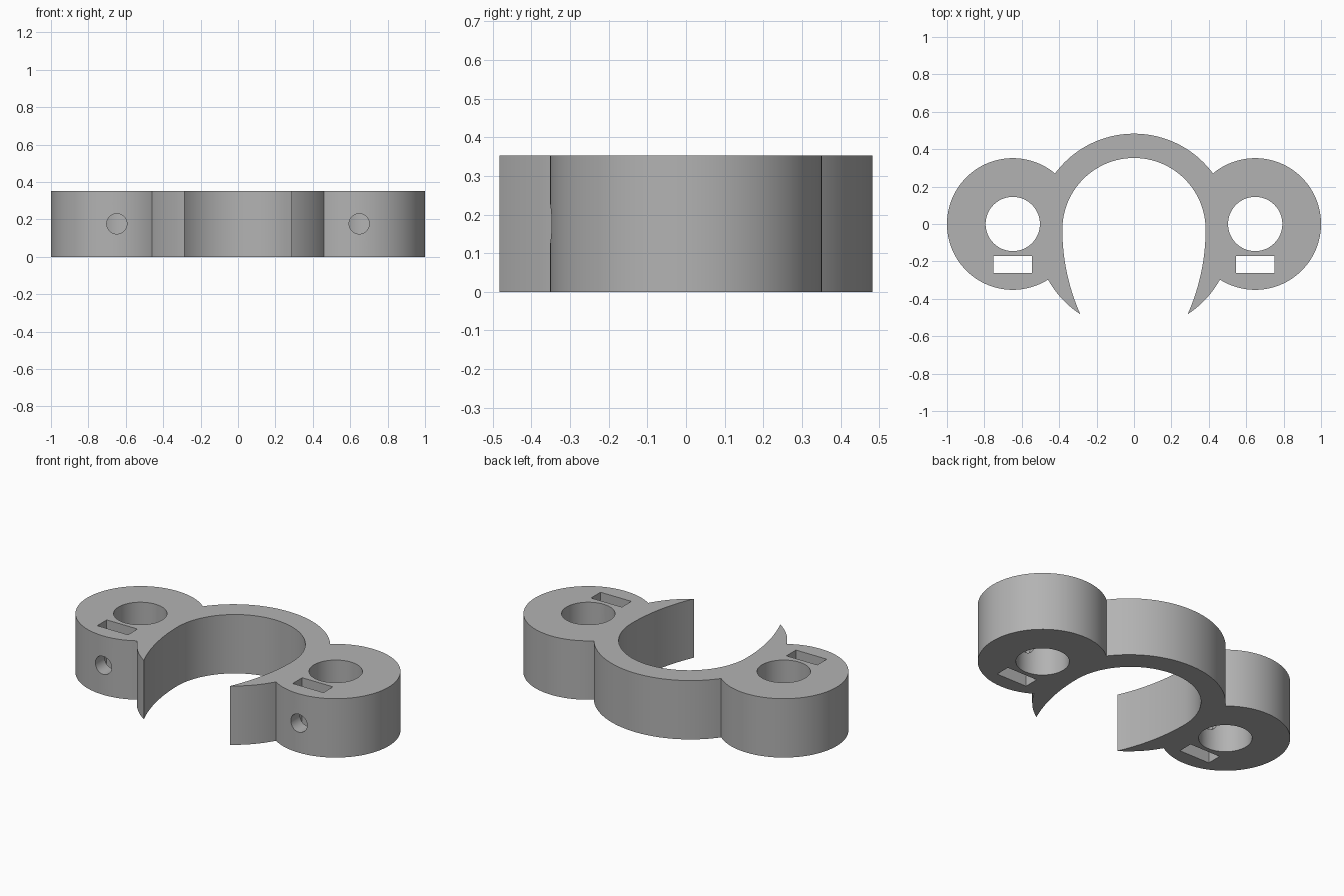
import bpy, bmesh, math
from math import sin, cos, pi, sqrt

if "Cube" in bpy.data.objects:
    bpy.data.objects.remove(bpy.data.objects["Cube"])

H = 0.353                              # clamp thickness
LOBE_X, LOBE_R, BORE_R = 0.648, 0.352, 0.145
RING_Y, RING_R = -0.0425, 0.5255       # outer ring circle
OPEN_Y, OPEN_R = -0.03, 0.383          # round top of the opening
TIP_Y = -0.483

grey = bpy.data.materials.new("grey plastic")
grey.diffuse_color = (0.45, 0.45, 0.45, 1)
grey.use_nodes = True
grey.node_tree.nodes["Principled BSDF"].inputs["Base Color"].default_value = grey.diffuse_color


def circle(cx, cy, r, n=128):
    return [(cx + r * cos(2 * pi * i / n), cy + r * sin(2 * pi * i / n)) for i in range(n)]


def extrude(name, outline, z0, z1):
    """Prism from a 2D outline."""
    bm = bmesh.new()
    face = bm.faces.new([bm.verts.new((x, y, z0)) for x, y in outline])
    top = bmesh.ops.extrude_face_region(bm, geom=[face])["geom"]
    bmesh.ops.translate(bm, vec=(0, 0, z1 - z0),
                        verts=[g for g in top if isinstance(g, bmesh.types.BMVert)])
    bmesh.ops.recalc_face_normals(bm, faces=bm.faces)
    mesh = bpy.data.meshes.new(name)
    bm.to_mesh(mesh)
    bm.free()
    obj = bpy.data.objects.new(name, mesh)
    bpy.context.collection.objects.link(obj)
    mesh.materials.append(grey)
    return obj


def combine(target, tool, operation):
    """Apply a boolean and discard the tool."""
    mod = target.modifiers.new("cut", "BOOLEAN")
    mod.object, mod.operation, mod.solver = tool, operation, "EXACT"
    bpy.context.view_layer.objects.active = target
    bpy.ops.object.modifier_apply(modifier=mod.name)
    bpy.data.objects.remove(tool)


# Central ring with a round lobe on each side
clamp = extrude("clamp_body", circle(0, RING_Y, RING_R), 0, H)
for s in (-1, 1):
    combine(clamp, extrude("lobe", circle(s * LOBE_X, 0, LOBE_R), 0, H), "UNION")

# Opening: half circle on top, shallow arcs narrowing down to the pointed tips
tip_x = sqrt(RING_R ** 2 - (TIP_Y - RING_Y) ** 2)
drop, inset = OPEN_Y - TIP_Y, OPEN_R - tip_x
arc_r = (drop ** 2 + inset ** 2) / (2 * inset)
side = []
for i in range(1, 25):
    d = drop * i / 24
    side.append((OPEN_R - arc_r + sqrt(arc_r ** 2 - d ** 2), OPEN_Y - d))
side.append((tip_x, -0.8))
top = [(OPEN_R * cos(pi * i / 64), OPEN_Y + OPEN_R * sin(pi * i / 64)) for i in range(65)]
opening = top + [(-x, y) for x, y in side] + side[::-1]
combine(clamp, extrude("opening", opening, -0.1, H + 0.1), "DIFFERENCE")

for s in (-1, 1):
    cx = s * LOBE_X
    # Vertical bore
    combine(clamp, extrude("bore", circle(cx, 0, BORE_R, 96), -0.1, H + 0.1), "DIFFERENCE")
    # Nut slot
    slot = [(cx - 0.102, -0.262), (cx + 0.102, -0.262), (cx + 0.102, -0.172), (cx - 0.102, -0.172)]
    combine(clamp, extrude("slot", slot, -0.1, H + 0.1), "DIFFERENCE")
    # Set screw hole from the front into the bore
    screw = extrude("screw_hole", circle(0, 0, 0.054, 48), 0, 0.5)
    screw.rotation_euler = (pi / 2, 0, 0)
    screw.location = (cx, 0, H / 2)
    combine(clamp, screw, "DIFFERENCE")

bpy.ops.object.select_all(action="DESELECT")
clamp.select_set(True)
bpy.context.view_layer.objects.active = clamp
bpy.ops.object.shade_smooth_by_angle(angle=math.radians(30))
